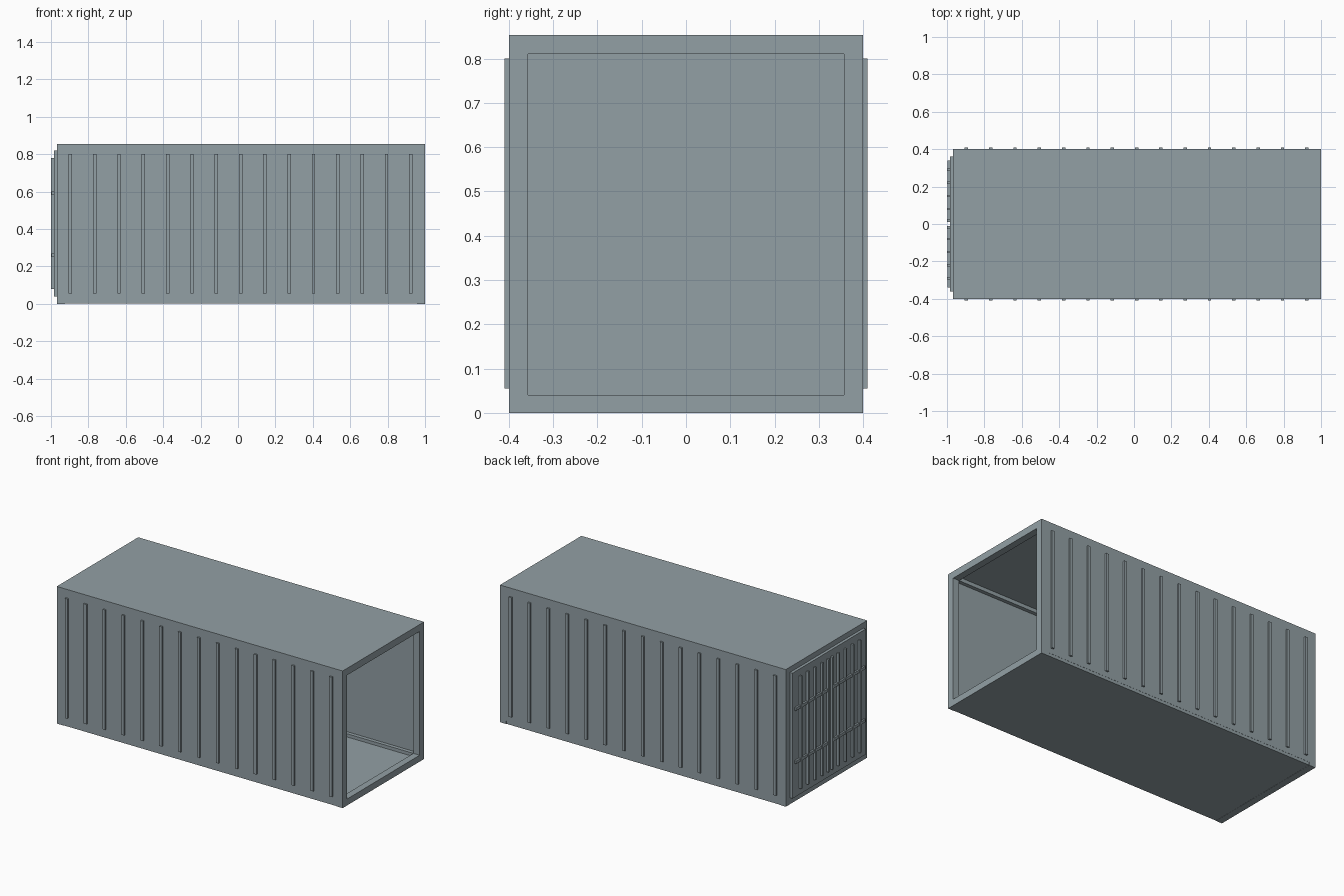
import bpy, bmesh
from mathutils import Vector

if "Cube" in bpy.data.objects:
    bpy.data.objects.remove(bpy.data.objects["Cube"])

X0, X1 = -0.967, 1.0      # body ends
W, H = 0.40, 0.853        # half width, height
B, T = 0.043, 0.02        # beam size, panel thickness

steel = bpy.data.materials.new("grey_steel")
steel.diffuse_color = (0.29, 0.35, 0.375, 1)
steel.use_nodes = True
steel.node_tree.nodes["Principled BSDF"].inputs["Base Color"].default_value = steel.diffuse_color


def boxes(name, items):
    """One object made of boxes given as (x0, x1, y0, y1, z0, z1)."""
    bm = bmesh.new()
    for x0, x1, y0, y1, z0, z1 in items:
        vs = bmesh.ops.create_cube(bm, size=1)["verts"]
        for v in vs:
            v.co = Vector((x0 + (v.co.x + .5) * (x1 - x0),
                           y0 + (v.co.y + .5) * (y1 - y0),
                           z0 + (v.co.z + .5) * (z1 - z0)))
    bmesh.ops.recalc_face_normals(bm, faces=bm.faces[:])
    me = bpy.data.meshes.new(name)
    bm.to_mesh(me)
    bm.free()
    me.materials.append(steel)
    ob = bpy.data.objects.new(name, me)
    bpy.context.collection.objects.link(ob)


def both_sides(items):
    """Repeat boxes mirrored across y = 0."""
    return items + [(a, b, -d, -c, e, f) for a, b, c, d, e, f in items]


a, b = X0 + B, X1 - B     # inner ends of the side rails
wi = W - B

# End frames: corner posts with sill and header
for name, p, q in (("door_end_frame", X0, a), ("open_end_frame", b, X1)):
    boxes(name, both_sides([(p, q, wi, W, 0, H)])
          + [(p, q, -wi, wi, 0, 0.04), (p, q, -wi, wi, H - B, H)])

# Long rails between the end frames
boxes("top_rails", both_sides([(a, b, wi, W, H - B, H)]))
boxes("bottom_rails", both_sides([(a, b, wi, W, T, 0.04)]))

# Wall, roof and floor panels; the floor runs under the bottom rails
boxes("side_walls", both_sides([(a, b, W - T, W, 0.04, H - B)]))
boxes("roof", [(a, b, -wi, wi, H - T, H)])
boxes("floor", [(a, b, -W + .001, W - .001, 0.001, T)])

# Vertical side ribs
boxes("side_ribs", both_sides([(-.896 + i * .13 - .009, -.896 + i * .13 + .009,
                                W, W + .01, .055, .80) for i in range(15)]))

# Door slab with ribs, centre stiles and cross bars
boxes("door_slab", [(-.985, X0 + .003, -.36, .36, .04, .82)])
boxes("door_ribs", both_sides([(-1.0, -.985, y - .006, y + .006, .08, .78)
                               for y in (.08, .15, .22, .29)]))
boxes("door_centre_stiles", both_sides([(-1.0, -.985, .012, .028, .08, .78)]))
boxes("door_cross_bars", both_sides([(-.996, -.985, .028, .34, z - .009, z + .009)
                                     for z in (.26, .59)]))
